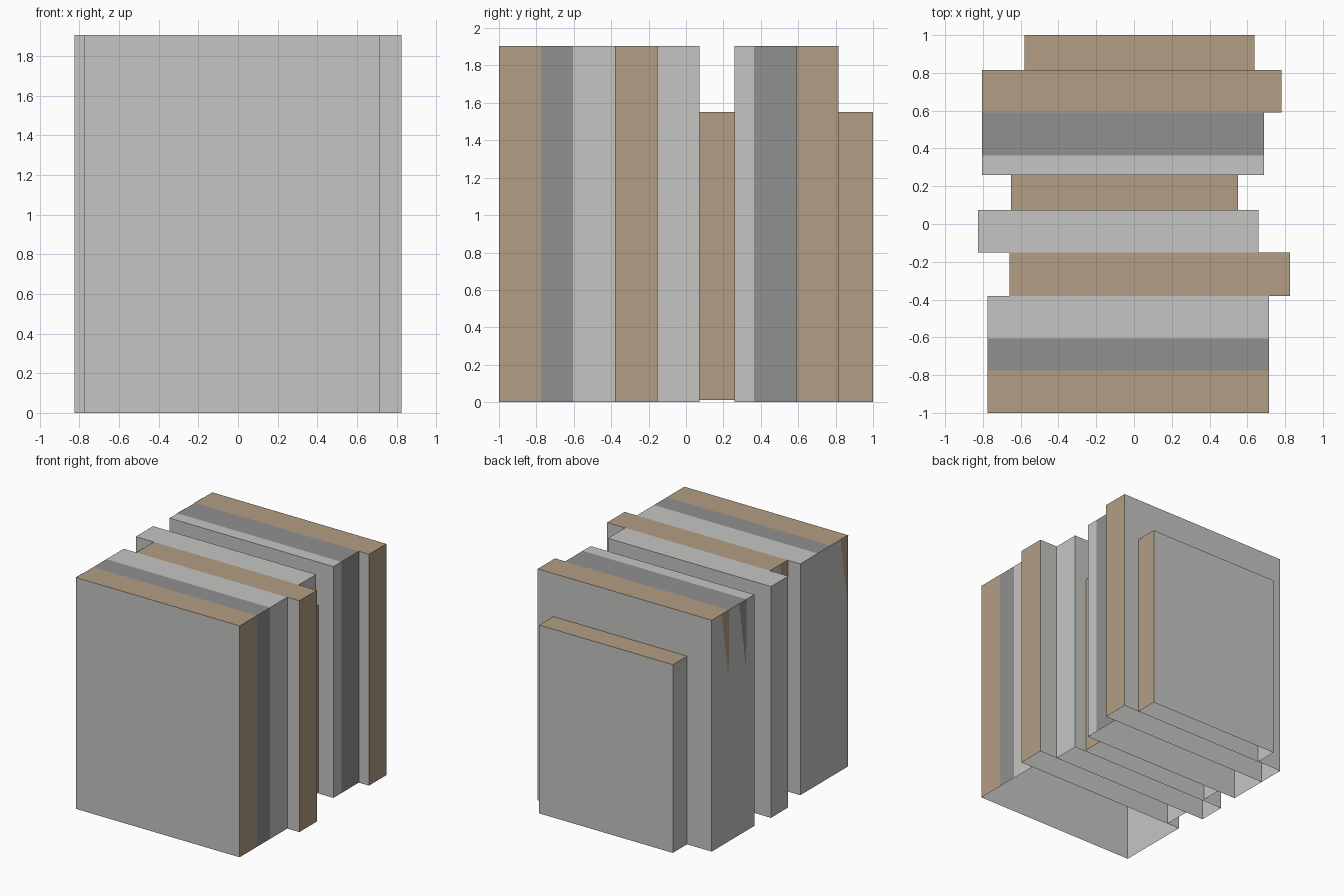
import bpy
import bmesh
from mathutils import Matrix, Vector

old = bpy.data.objects.get("Cube")
if old:
    bpy.data.objects.remove(old, do_unlink=True)


def make_material(name, rgb):
    mat = bpy.data.materials.new(name)
    mat.use_nodes = True
    color = (*rgb, 1.0)
    mat.diffuse_color = color
    mat.node_tree.nodes["Principled BSDF"].inputs["Base Color"].default_value = color
    return mat


LIGHT, TAN, DARK = range(3)
MATERIALS = [
    make_material("light_grey", (0.56, 0.56, 0.55)),
    make_material("tan", (0.45, 0.34, 0.23)),
    make_material("dark_grey", (0.28, 0.28, 0.28)),
]
TALL, SHORT = 1.905, 1.55


def finish(name, bm):
    mesh = bpy.data.meshes.new(name)
    bm.to_mesh(mesh)
    bm.free()
    for mat in MATERIALS:
        mesh.materials.append(mat)
    obj = bpy.data.objects.new(name, mesh)
    bpy.context.collection.objects.link(obj)


def book(name, x0, x1, y0, y1, bands, top=TALL, base=0.0):
    """Box open underneath; bands are (start y, colour) on the spine and top."""
    bm = bmesh.new()
    size = Vector((x1 - x0, y1 - y0, top - base))
    centre = Vector((x0 + x1, y0 + y1, top + base)) / 2
    bmesh.ops.create_cube(bm, size=1, matrix=Matrix.Translation(centre) @ Matrix.Diagonal((*size, 1)))
    bm.normal_update()
    under = [f for f in bm.faces if f.normal.z < -0.5]
    bmesh.ops.delete(bm, geom=under, context='FACES_ONLY')
    for y, _ in bands[1:]:
        bmesh.ops.bisect_plane(bm, geom=bm.verts[:] + bm.edges[:] + bm.faces[:],
                               plane_co=(0, y, 0), plane_no=(0, 1, 0))
    bm.normal_update()
    # Spine (+x) and top take the band colour, covers stay light grey
    for f in bm.faces:
        if f.normal.z > 0.5 or f.normal.x > 0.5:
            y = f.calc_center_median().y
            f.material_index = [c for start, c in bands if start < y][-1]
    finish(name, bm)


def corner_wedge(name, x, y, color):
    """Thin painted sliver at the upper edge of the page side (-x)."""
    bm = bmesh.new()
    points = [(y, TALL), (y + 0.01, 1.35), (y + 0.1, TALL)]
    face = bm.faces.new([bm.verts.new((x - 0.003, py, pz)) for py, pz in points])
    face.normal_update()
    if face.normal.x > 0:
        face.normal_flip()
    face.material_index = color
    finish(name, bm)


# Row of books from front to back
book("front_books", -0.775, 0.715, -1.0, -0.38,
     [(-1.0, TAN), (-0.775, DARK), (-0.605, LIGHT)])
book("front_tan_book", -0.66, 0.825, -0.38, -0.152, [(-0.38, TAN)])
book("middle_grey_book", -0.825, 0.66, -0.152, 0.073, [(-0.152, LIGHT)])
book("middle_short_book", -0.65, 0.55, 0.073, 0.26, [(0.073, TAN)], SHORT, 0.012)
book("rear_grey_books", -0.805, 0.687, 0.26, 0.59, [(0.26, LIGHT), (0.363, DARK)])
book("rear_tan_book", -0.805, 0.78, 0.59, 0.815, [(0.59, TAN)])
book("rear_short_book", -0.58, 0.637, 0.815, 1.0, [(0.815, TAN)], SHORT)

# Painted slivers on the page sides
for label, x, y, color in (("front", -0.775, -1.0, TAN), ("inner", -0.66, -0.38, TAN),
                           ("dark", -0.805, 0.363, DARK), ("rear", -0.805, 0.59, TAN)):
    corner_wedge(label + "_page_sliver", x, y, color)
